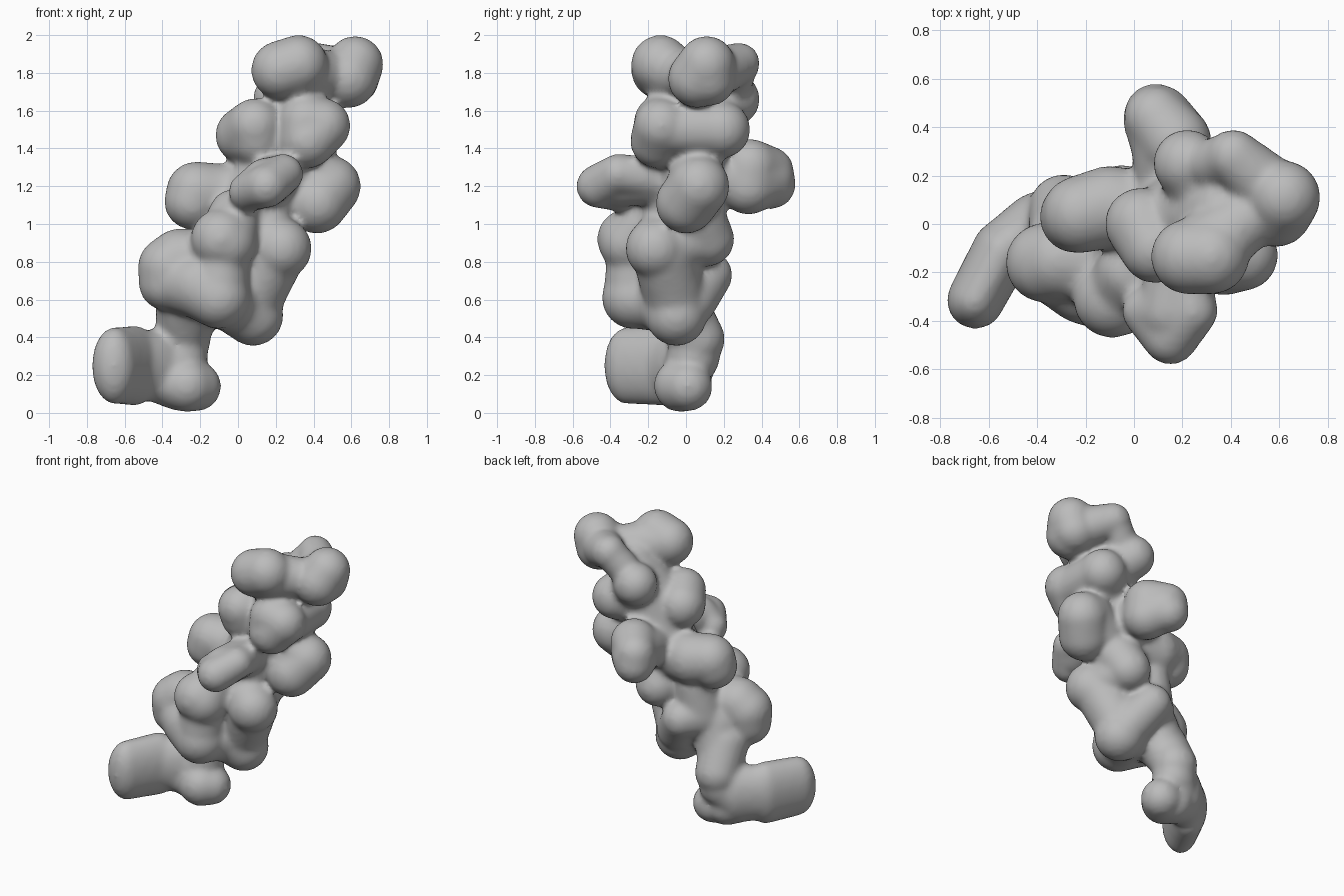
import bpy, bmesh
from mathutils import Vector, Matrix

GREY = bpy.data.materials.new("plain grey")
GREY.diffuse_color = (0.5, 0.5, 0.5, 1)

bm = bmesh.new()


def ball(p, r, tall):
    bmesh.ops.create_icosphere(bm, subdivisions=3, radius=r + 0.007,
                               matrix=Matrix.Translation(p) @ Matrix.Diagonal((1, 1, tall, 1)))


def lobe(*points, tall=1):
    """Chain of overlapping balls through (x, y, z, radius) points."""
    ball(points[0][:3], points[0][3], tall)
    for a, b in zip(points, points[1:]):
        pa, pb = Vector(a[:3]), Vector(b[:3])
        n = max(1, int((pb - pa).length / 0.025))
        for i in range(1, n + 1):
            t = i / n
            ball(pa.lerp(pb, t), a[3] + (b[3] - a[3]) * t, tall)


# leaning core
lobe((-.28, .03, .42, .12), (-.2, -.08, .68, .18), (.02, -.08, .9, .19),
     (.15, .02, 1.2, .2), (.27, .03, 1.5, .2), (.37, .06, 1.72, .14))
# top lobes
lobe((.225, -.135, 1.815, .15), (.32, -.135, 1.845, .15), (.3, -.1, 1.8, .15),
     (.48, .03, 1.79, .12))
lobe((.585, .06, 1.77, .15), (.62, .11, 1.845, .145), (.6, .12, 1.77, .14))
lobe((.41, .28, 1.85, .105), (.52, .18, 1.81, .125))
lobe((.33, .25, 1.76, .1), (.41, .28, 1.85, .1))
lobe((.22, .25, 1.66, .135), (.3, .15, 1.6, .15))
# upper ring
lobe((.03, .0, 1.47, .145), (.09, -.1, 1.52, .14), (.1, -.08, 1.45, .14),
     (.03, .0, 1.47, .14))
lobe((.37, -.15, 1.44, .14), (.45, -.13, 1.52, .14), (.36, -.13, 1.54, .14),
     (.36, -.14, 1.44, .14))
lobe((.42, .19, 1.5, .145), (.3, .08, 1.46, .15))
lobe((.42, .19, 1.5, .14), (.44, -.1, 1.5, .13))
# rear arm
lobe((.09, .45, 1.21, .125), (.09, .44, 1.28, .125), (.17, .34, 1.3, .145),
     (.17, .33, 1.2, .145), (.1, .43, 1.24, .14), (.15, .34, 1.25, .16),
     (.15, .1, 1.22, .13))
# side lobes at mid height
lobe((-.24, .03, 1.12, .145), (-.22, .04, 1.17, .155), (-.1, .07, 1.15, .165),
     (.05, .05, 1.15, .16))
lobe((.42, .0, 1.11, .155), (.49, .07, 1.2, .155), (.43, .06, 1.23, .15),
     (.3, .03, 1.15, .15))
# front arm
lobe((.05, -.36, 1.17, .095), (.15, -.465, 1.2, .11), (.24, -.36, 1.265, .1),
     (.2, -.15, 1.24, .11))
lobe((.06, -.36, 1.17, .1), (.15, -.36, 1.22, .125), (.18, -.15, 1.23, .12))
# lower ring
lobe((-.09, -.31, .92, .155), (-.06, -.3, .9, .155), (-.02, -.2, 1.05, .13))
lobe((.23, -.16, .87, .155), (.1, -.08, .95, .16))
lobe((.19, -.12, .84, .16), (.08, -.06, .62, .16))
lobe((.14, .11, .92, .14), (.18, .06, 1.02, .15))
lobe((.14, .1, .92, .13), (.21, -.12, .88, .14))
lobe((-.375, -.16, .69, .145), (-.365, -.16, .77, .16), (-.31, -.15, .81, .16),
     (-.2, -.15, .8, .17))
lobe((-.1, -.28, .61, .16), (-.2, -.24, .67, .17), (-.33, -.16, .7, .16))
lobe((-.1, -.28, .64, .15), (-.08, -.28, .88, .13))
lobe((.08, -.05, .515, .155), (-.02, -.1, .6, .17), (-.1, -.25, .6, .15))
lobe((-.05, .12, .73, .12), (.04, .02, .6, .14))
lobe((-.05, .12, .73, .12), (-.12, .0, .75, .16), (-.1, .03, .95, .13))
# stalk and feet
lobe((-.29, .06, .39, .14), (-.28, -.04, .57, .15))
lobe((-.22, .01, .14, .125), (-.27, -.03, .145, .135), (-.32, .0, .15, .13),
     (-.4, -.02, .17, .12), (-.3, .04, .3, .135))
lobe((-.655, -.315, .25, .112), (-.545, -.11, .25, .118), tall=1.72)
lobe((-.545, -.11, .25, .118), (-.4, -.0, .25, .125), tall=1.5)

me = bpy.data.meshes.new("blob_cluster")
bm.to_mesh(me)
bm.free()
body = bpy.data.objects.new("blob_cluster", me)
bpy.context.collection.objects.link(body)
me.materials.append(GREY)

# melt the balls into one soft skin
rem = body.modifiers.new("skin", 'REMESH')
rem.mode = 'VOXEL'
rem.voxel_size = 0.018
rem.use_smooth_shade = True
sm = body.modifiers.new("soften", 'SMOOTH')
sm.factor = 0.5
sm.iterations = 10
